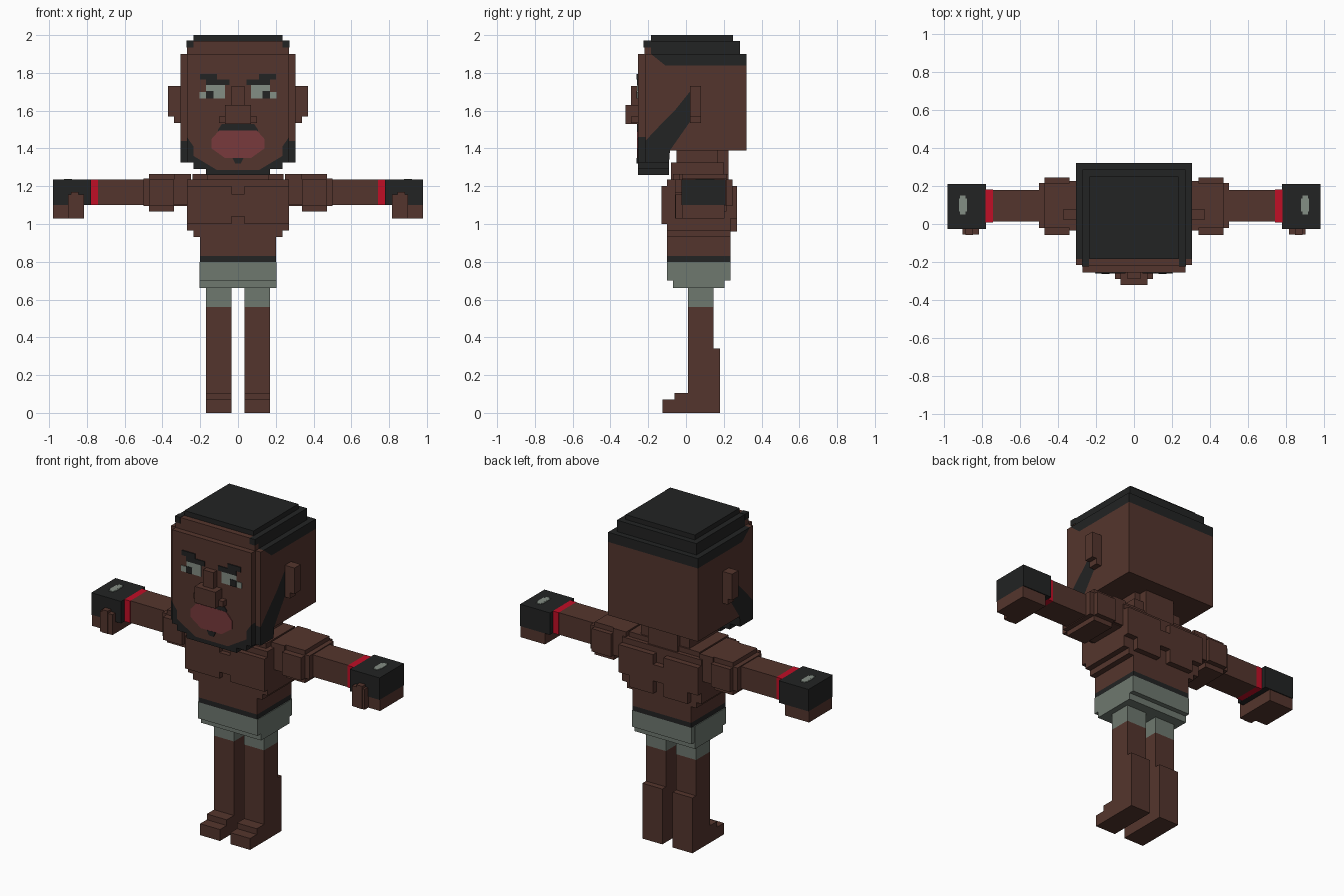
import bpy, bmesh


def srgb(r, g, b):
    lin = [(c / 255 / 12.92 if c < 10 else ((c / 255 + 0.055) / 1.055) ** 2.4) for c in (r, g, b)]
    return (*lin, 1.0)


def material(name, rgb):
    m = bpy.data.materials.new(name)
    m.diffuse_color = srgb(*rgb)
    return m


SKIN = material("brown_skin", (84, 53, 45))
BLACK = material("soft_black", (34, 35, 35))
GREY = material("grey_green_cloth", (110, 120, 111))
WHITE = material("eye_grey", (132, 142, 133))
RED = material("red_band", (192, 14, 38))
LIPS = material("lip_red", (120, 58, 60))


def finish(name, bm, mat):
    bmesh.ops.recalc_face_normals(bm, faces=bm.faces)
    me = bpy.data.meshes.new(name)
    bm.to_mesh(me)
    bm.free()
    me.materials.append(mat)
    ob = bpy.data.objects.new(name, me)
    bpy.context.collection.objects.link(ob)
    return ob


def boxes(name, mat, *specs, mirror=False):
    """Each spec is (x0, x1, y0, y1, z0, z1); mirror adds a copy across x = 0."""
    bm = bmesh.new()
    for s in specs:
        for sign in ((1, -1) if mirror else (1,)):
            vs = bmesh.ops.create_cube(bm, size=1)["verts"]
            for v in vs:
                x = s[0] if v.co.x < 0 else s[1]
                v.co = (sign * x, s[2] if v.co.y < 0 else s[3], s[4] if v.co.z < 0 else s[5])
    return finish(name, bm, mat)


def prism(name, mat, outline, axis, lo, hi):
    """Extrude an outline along x (points are y, z) or along y (points are x, z)."""
    bm = bmesh.new()
    pts = [(lo, a, b) if axis == "x" else (a, lo, b) for a, b in outline]
    face = bm.faces.new([bm.verts.new(p) for p in pts])
    ext = bmesh.ops.extrude_face_region(bm, geom=[face])["geom"]
    d = hi - lo
    bmesh.ops.translate(bm, vec=(d, 0, 0) if axis == "x" else (0, d, 0),
                        verts=[g for g in ext if isinstance(g, bmesh.types.BMVert)])
    return finish(name, bm, mat)


def both(half):
    """Close a right-hand half outline with its mirror image."""
    return half + [(-x, z) for x, z in reversed(half)]


# Head: side profile split into skin, beard and hair
jaw_line = [(-.215, 1.44), (-.13, 1.53), (-.06, 1.60), (.02, 1.70)]
prism("head", SKIN, jaw_line + [(.02, 1.54), (-.085, 1.39), (.32, 1.39), (.32, 1.84),
      (-.11, 1.84), (-.185, 1.90), (-.215, 1.90)], "x", -.305, .305)
prism("side_beard", BLACK, [(-.215, 1.325), (-.09, 1.325), (-.085, 1.39), (.02, 1.54)]
      + jaw_line[::-1], "x", -.305, .305)
prism("hair_side", BLACK, [(-.11, 1.84), (.32, 1.84), (.32, 1.90), (-.185, 1.90)],
      "x", -.305, .305)
boxes("hair_top", BLACK, (-.27, .27, -.185, .285, 1.90, 1.97), (-.235, .235, -.185, .25, 1.97, 2.0))
boxes("forehead", SKIN, (-.27, .27, -.22, -.185, 1.90, 1.97))
boxes("hair_corner", BLACK, (.236, .272, -.224, -.184, 1.935, 1.972), mirror=True)
boxes("chin", BLACK, (-.235, .235, -.21, -.09, 1.29, 1.325), (-.17, .17, -.21, -.09, 1.26, 1.29))

# Face front with bearded jaw
edge = [(.27, 1.46), (.235, 1.41), (.235, 1.36), (.11, 1.285)]
prism("face", SKIN, both([(.27, 1.90)] + edge), "y", -.255, -.205)
jaw = [(.27, 1.46), (.27, 1.325), (.235, 1.325), (.235, 1.29), (.17, 1.29), (.17, 1.26)]
prism("front_beard", BLACK, both(jaw) + [(-x, z) for x, z in edge[1:]]
      + [(x, z) for x, z in reversed(edge[1:])], "y", -.255, -.205)

# Facial features
boxes("nose", SKIN, (-.07, .07, -.32, -.25, 1.53, 1.63), (-.10, .10, -.29, -.25, 1.535, 1.57),
      (-.035, .035, -.29, -.25, 1.63, 1.73))
boxes("ear", SKIN, (.30, .34, .02, .08, 1.535, 1.73), (.34, .37, .02, .08, 1.57, 1.73), mirror=True)
F = -.25
prism("lips", LIPS, both([(.10, 1.495), (.14, 1.45), (.14, 1.40), (.07, 1.35)]), "y", -.260, F)
prism("moustache", BLACK, both([(.085, 1.53), (.105, 1.50), (.105, 1.49)]), "y", -.259, F)
prism("soul_patch", BLACK, both([(.03, 1.35), (.015, 1.32)]), "y", -.261, F)
boxes("eye_white", WHITE, (.07, .17, -.259, F, 1.665, 1.735), (.17, .205, -.259, F, 1.665, 1.70), mirror=True)
boxes("pupil", BLACK, (.13, .17, -.262, F, 1.665, 1.705), mirror=True)
boxes("eyebrow", BLACK, (.11, .20, -.261, F, 1.765, 1.795), (.045, .17, -.260, F, 1.735, 1.765), mirror=True)

# Neck and torso
boxes("neck", SKIN, (-.165, .165, -.08, .20, 1.20, 1.325), (-.135, .135, -.05, .17, 1.30, 1.40),
      (-.10, .10, .09, .225, 1.22, 1.392))
boxes("torso", SKIN, (-.20, .20, -.10, .235, .83, .96), (-.235, .235, -.10, .235, .93, 1.0),
      (-.27, .27, -.10, .235, .965, 1.235), (-.24, .24, -.07, .21, 1.235, 1.265))
boxes("chest", SKIN, (.035, .27, -.13, -.09, 1.0, 1.20), (0, .035, -.13, -.09, 1.04, 1.16), mirror=True)
boxes("shoulder_blade", SKIN, (.035, .27, .23, .27, 1.03, 1.20), (.035, .20, .23, .27, .96, 1.03),
      (0, .035, .23, .27, 1.04, 1.14), mirror=True)

# Arms
boxes("upper_arm", SKIN, (.25, .50, -.02, .215, 1.095, 1.24), (.25, .34, -.035, .225, 1.10, 1.265),
      (.34, .47, -.058, .245, 1.095, 1.235), (.34, .47, -.02, .215, 1.065, 1.265), mirror=True)
boxes("forearm", SKIN, (.49, .74, .012, .178, 1.10, 1.235), mirror=True)
boxes("wrist_band", RED, (.74, .78, .008, .18, 1.10, 1.235), mirror=True)
boxes("glove", BLACK, (.778, .98, -.025, .21, 1.10, 1.235), mirror=True)
boxes("fingers", SKIN, (.815, .98, -.02, .205, 1.03, 1.10), mirror=True)
boxes("thumb", SKIN, (.845, .885, -.058, -.02, 1.03, 1.17), (.815, .90, -.055, -.02, 1.03, 1.155), mirror=True)
boxes("glove_patch", WHITE, (.884, .914, .05, .15, 1.23, 1.239),
      (.878, .92, .065, .135, 1.23, 1.2385), mirror=True)

# Shorts
boxes("belt", BLACK, (-.20, .20, -.10, .235, .80, .83))
boxes("shorts", GREY, (-.205, .205, -.068, .205, .66, .80), (-.203, .203, -.10, .235, .70, .80))
boxes("shorts_leg", GREY, (.035, .17, .01, .145, .56, .66), mirror=True)

# Legs and feet
boxes("leg", SKIN, (.035, .17, .01, .145, .34, .56), (.035, .17, .01, .18, 0, .34), mirror=True)
boxes("foot", SKIN, (.035, .17, -.06, .01, 0, .105), (.035, .17, -.125, -.06, 0, .07), mirror=True)
